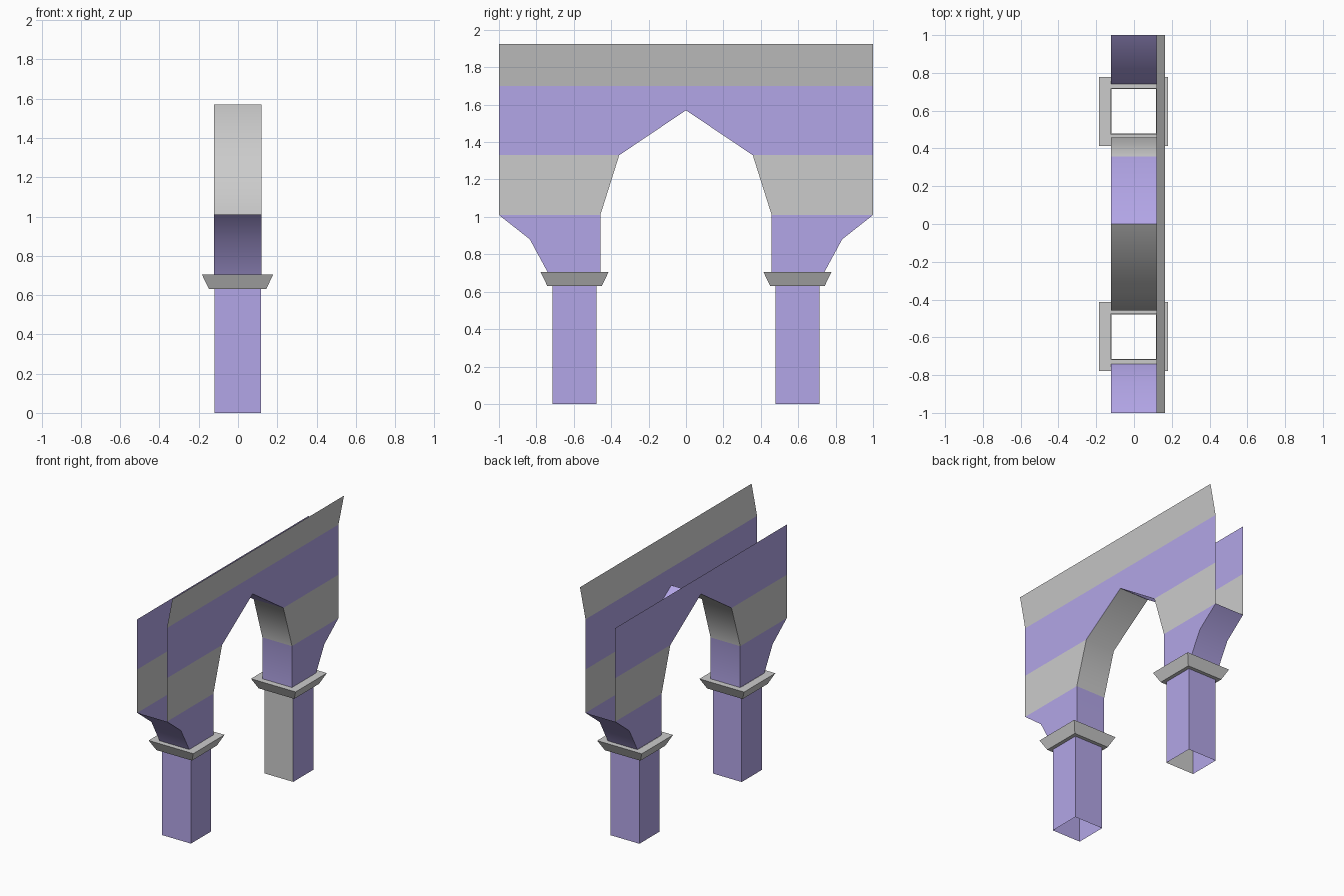
import bpy, bmesh, math
from mathutils import Vector

if "Cube" in bpy.data.objects:
    bpy.data.objects.remove(bpy.data.objects["Cube"])

purple = bpy.data.materials.new("purple_paint")
purple.diffuse_color = (0.45, 0.38, 0.80, 1)
purple.use_nodes = True
purple.node_tree.nodes["Principled BSDF"].inputs["Base Color"].default_value = purple.diffuse_color
grey = bpy.data.materials.new("plain_grey")

XC = -0.002          # centre line of the arch thickness
XL, XR = -0.122, 0.12  # the two wall planes
Z = [0.63, 0.705, 1.01, 1.33, 1.70, 1.925]  # band heights


def sheet(name, faces, smooth=False):
    """faces: list of (points, material, outward direction)."""
    me = bpy.data.meshes.new(name)
    me.materials.append(grey)
    me.materials.append(purple)
    bm = bmesh.new()
    for pts, mat, out in faces:
        f = bm.faces.new([bm.verts.new(p) for p in pts])
        f.normal_update()
        if f.normal.dot(Vector(out)) < 0:
            f.normal_flip()
        f.material_index = 1 if mat == "purple" else 0
    bmesh.ops.remove_doubles(bm, verts=bm.verts, dist=1e-4)
    bm.to_mesh(me)
    bm.free()
    ob = bpy.data.objects.new(name, me)
    bpy.context.collection.objects.link(ob)
    if smooth:
        bpy.ops.object.select_all(action='DESELECT')
        ob.select_set(True)
        bpy.context.view_layer.objects.active = ob
        bpy.ops.object.shade_smooth_by_angle(angle=math.radians(50))
    return ob


def strip(profile, mats, out):
    """Faces spanning the wall thickness along a y-z profile."""
    return [([(XL, *a), (XR, *a), (XR, *b), (XL, *b)], m, out)
            for a, b, m in zip(profile, profile[1:], mats)]


def square(yc, half, z):
    return [(XC + sx * half, yc + sy * half, z)
            for sx, sy in ((-1, -1), (1, -1), (1, 1), (-1, 1))]


def ring(lo, hi, mats, out):
    """Four faces joining two square loops."""
    res = []
    for i in range(4):
        j = (i + 1) % 4
        o = out or [(0, -1, 0), (1, 0, 0), (0, 1, 0), (-1, 0, 0)][i]
        res.append(([lo[i], lo[j], hi[j], hi[i]], mats[i], o))
    return res


# Banded side walls, each made of two mirrored halves
neck = [(.458, Z[1]), (.74, Z[1]), (.835, .88), (1, Z[2]), (.458, Z[2])]
lower = [(.458, Z[2]), (1, Z[2]), (1, Z[3]), (.357, Z[3])]
upper = [(.357, Z[3]), (1, Z[3]), (1, Z[4]), (0, Z[4]), (0, 1.57)]
for name, x, d in (("left_wall", XL, -1), ("right_wall", XR, 1)):
    sheet(name, [([(x, s * y, z) for y, z in poly], mat, (d, 0, 0))
                 for s in (-1, 1)
                 for poly, mat in ((neck, "purple"), (lower, "grey"), (upper, "purple"))])

# Leaning cornice on the right wall only
sheet("cornice", [([(XR, -1, Z[4]), (XR, 1, Z[4]), (.165, 1, Z[5]), (.165, -1, Z[5])],
                   "grey", (1, 0, 0))])

for s, side in ((-1, "front"), (1, "back")):
    # Underside of the arch opening
    opening = [(s * y, z) for y, z in ((.458, Z[1]), (.458, Z[2]), (.357, Z[3]), (0, 1.57))]
    crown = "purple" if s > 0 else "grey"
    sheet(side + "_arch_underside",
          strip(opening, ("purple", "grey", crown), (0, -s, -.1)), True)

    # Bracket underside at the outer end
    bracket = [(s * y, z) for y, z in ((.74, Z[1]), (.835, .88), (1, Z[2]))]
    sheet(side + "_bracket", strip(bracket, ("purple",) * 2, (0, s, -1)), True)

    # Hollow square pillar
    yc = s * .596
    mats = ["purple"] * 4
    if s > 0:
        mats[0] = "grey"
    sheet(side + "_pillar", ring(square(yc, .118, 0), square(yc, .118, Z[0]), mats, None))

    # Flared capital
    loops = [square(yc, .118, Z[0]), square(yc, .145, Z[0]),
             square(yc, .182, Z[1]), square(yc, .121, Z[1])]
    g = ["grey"] * 4
    sheet(side + "_capital", ring(loops[0], loops[1], g, (0, 0, -1))
          + ring(loops[1], loops[2], g, None)
          + ring(loops[2], loops[3], g, (0, 0, 1)))
